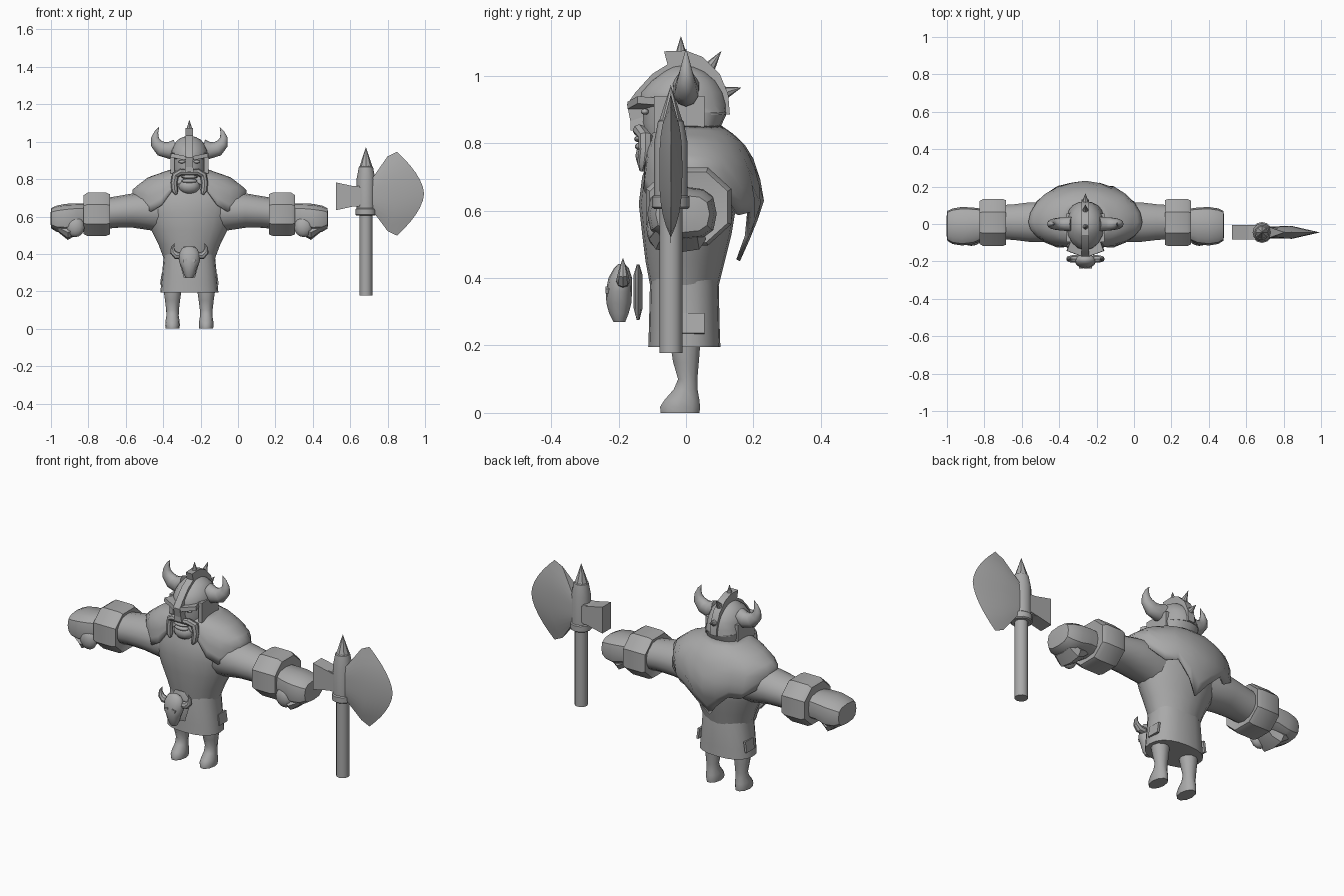
import bpy, bmesh, math
from mathutils import Vector, Matrix

if "Cube" in bpy.data.objects:
    bpy.data.objects.remove(bpy.data.objects["Cube"])

CX = -0.26          # body centre line
AX = 0.684          # axe centre line
AY = -0.045
mat = bpy.data.materials.new("plain grey")
mat.diffuse_color = (0.4, 0.4, 0.4, 1)
mat.use_nodes = True
mat.node_tree.nodes["Principled BSDF"].inputs["Base Color"].default_value = mat.diffuse_color


def finish(name, bm, angle=35):
    bmesh.ops.recalc_face_normals(bm, faces=bm.faces)
    me = bpy.data.meshes.new(name)
    bm.to_mesh(me)
    bm.free()
    me.materials.append(mat)
    ob = bpy.data.objects.new(name, me)
    bpy.context.collection.objects.link(ob)
    bpy.ops.object.select_all(action='DESELECT')
    ob.select_set(True)
    bpy.context.view_layer.objects.active = ob
    bpy.ops.object.shade_smooth_by_angle(angle=math.radians(angle))
    return ob


def sweep(name, pts, n=12, axis=None, power=1.0, angle=35, turn=0.0):
    """Closed skin over elliptical rings (x, y, z, in-plane radius, y radius)."""
    bm = bmesh.new()
    rings = []
    for i, p in enumerate(pts):
        a, b = pts[max(i - 1, 0)], pts[min(i + 1, len(pts) - 1)]
        t = Vector(axis) if axis else Vector((b[0] - a[0], 0, b[2] - a[2])).normalized()
        u = t.cross(Vector((0, 1, 0)))
        ring = []
        for k in range(n):
            th = 2 * math.pi * (k + turn) / n
            c, s = math.cos(th), math.sin(th)
            c, s = [math.copysign(abs(v) ** power, v) for v in (c, s)]
            ring.append(bm.verts.new(Vector(p[:3]) + u * c * p[3] + Vector((0, s * p[4], 0))))
        rings.append(ring)
    for r, q in zip(rings, rings[1:]):
        for k in range(n):
            bm.faces.new((r[k], r[(k + 1) % n], q[(k + 1) % n], q[k]))
    bm.faces.new(rings[0])
    bm.faces.new(rings[-1])
    return finish(name, bm, angle)


def stack(name, rows, x=CX, **kw):
    """Upright skin; rows are (z, x radius, front y, back y)."""
    return sweep(name, [(x, (f + b) / 2, z, rx, (b - f) / 2) for z, rx, f, b in rows],
                 axis=(0, 0, 1), **kw)


def box(name, loc, size, rot=(0, 0, 0), taper=1.0):
    bm = bmesh.new()
    bmesh.ops.create_cube(bm, size=1)
    for v in bm.verts:
        if v.co.z < 0:
            v.co.x *= taper
    m = Matrix.LocRotScale(Vector(loc), Matrix.Rotation(rot[1], 3, 'Y') @ Matrix.Rotation(rot[2], 3, 'Z'), Vector(size))
    bm.transform(m)
    return finish(name, bm)


def spike(name, base, tip, r, n=8):
    bm = bmesh.new()
    d = Vector(tip) - Vector(base)
    bmesh.ops.create_cone(bm, cap_ends=True, segments=n, radius1=r, radius2=0, depth=d.length)
    bm.transform(Matrix.Translation((Vector(base) + Vector(tip)) / 2) @ d.to_track_quat('Z', 'Y').to_matrix().to_4x4())
    return finish(name, bm)


def blob(name, loc, size):
    bm = bmesh.new()
    bmesh.ops.create_uvsphere(bm, u_segments=12, v_segments=8, radius=1)
    bm.transform(Matrix.LocRotScale(Vector(loc), None, Vector(size)))
    return finish(name, bm, 50)


# Torso and skirt
stack("torso", [(.37, .135, -.105, .095), (.45, .165, -.12, .115), (.53, .205, -.13, .135),
                (.62, .235, -.14, .15), (.70, .24, -.13, .14), (.77, .20, -.105, .125),
                (.82, .12, -.09, .10), (.85, .07, -.06, .07)], n=20, angle=60)
stack("skirt", [(.195, .155, -.112, .102), (.25, .15, -.11, .10), (.38, .138, -.107, .097),
                (.42, .14, -.10, .09)], n=20, power=.85)
for s in (-1, 1):
    box("skirt_flap", (CX + s * .147, .02, .265), (.012, .07, .06), (0, -s * .15, 0))

# Fur cape: a shell whose hem depends on the direction around the body
ROWS = [(.09, -.09, .10, .855), (.22, -.115, .165, .81), (.305, -.135, .205, .745),
        (.30, -.15, .235, .64), (.24, -.15, .205, .55), (.16, -.13, .16, .45)]
HEM = [1.3, 1.6, 2.8, 3.15, 2.9, 2.7, 2.7, 2.8, 3.0, 3.6, 3.5, 4.3, 5.0]   # front to back


def cape_point(t, th):
    i = min(int(t), 4)
    rx, f, b, z = [p + (q - p) * (t - i) for p, q in zip(ROWS[i], ROWS[i + 1])]
    c = -math.cos(th)
    y0 = .01
    return (CX + rx * math.sin(th), y0 + (c * (b - y0) if c > 0 else -c * (f - y0)), z)


bm = bmesh.new()
cols = []
for k in range(24):
    h = HEM[k if k <= 12 else 24 - k]
    cols.append([bm.verts.new(cape_point(h * j / 8, k * math.pi / 12)) for j in range(9)])
for k in range(24):
    a, b = cols[k], cols[(k + 1) % 24]
    for j in range(8):
        bm.faces.new((a[j], a[j + 1], b[j + 1], b[j]))
cape = finish("fur_cape", bm, 50)
mod = cape.modifiers.new("thickness", 'SOLIDIFY')
mod.thickness = .012

# Arms, cuffs, hands, legs
for s in (-1, 1):
    def side(rows):
        return [(CX + s * x, y, z, rz, ry) for x, y, z, rz, ry in rows]
    sweep("arm", side([(.10, .01, .63, .12, .10), (.20, .01, .63, .105, .11), (.30, .01, .632, .092, .108),
                       (.38, .01, .625, .085, .098), (.50, .01, .61, .08, .09)]),
          axis=(s, 0, 0), n=14, angle=60)
    sweep("cuff", side([(.435, .008, .61, .09, .095), (.425, .008, .612, .115, .128), (.445, .008, .612, .124, .136),
                        (.545, .008, .612, .124, .136), (.565, .008, .61, .112, .124), (.56, .008, .608, .08, .09)]),
          axis=(s, 0, 0), n=8, turn=.5, power=.9)
    sweep("hand", side([(.54, .0, .60, .07, .08), (.60, -.01, .60, .07, .098), (.66, -.012, .59, .078, .103),
                        (.71, -.012, .588, .07, .095), (.738, -.01, .59, .055, .08), (.742, -.01, .59, .03, .05)]),
          axis=(s, 0, 0), n=12, power=.7)
    sweep("fingers", [(CX + s * .57, -.02, .56, .03, .06), (CX + s * .605, -.03, .535, .035, .07),
                      (CX + s * .65, -.025, .515, .04, .085), (CX + s * .70, -.02, .54, .025, .07)],
          axis=(s, 0, 0), n=8, power=.8)
    blob("thumb", (CX + s * .61, -.085, .545), (.05, .032, .055))
    lx = CX + s * .09
    stack("leg", [(.0, .037, -.078, .043), (.018, .039, -.08, .045), (.04, .038, -.065, .042),
                  (.07, .033, -.038, .036), (.10, .034, -.025, .035), (.15, .04, -.04, .04),
                  (.22, .05, -.052, .046), (.26, .05, -.05, .046)], x=lx, n=10, angle=50)

# Head and face
stack("head", [(.76, .06, -.10, .03), (.80, .08, -.115, .07), (.86, .09, -.13, .10), (.93, .09, -.125, .105)],
      n=14, angle=50)
blob("beard", (CX, -.105, .762), (.058, .045, .042))
blob("lower_lip", (CX, -.13, .79), (.042, .022, .013))
blob("upper_lip", (CX, -.132, .812), (.045, .022, .011))
box("nose", (CX, -.14, .857), (.036, .05, .04), taper=1.35)
for s in (-1, 1):
    sweep("moustache", [(CX + s * x, y, z, r, r * 1.1) for x, y, z, r in
                        ((.0, -.142, .835, .014), (.045, -.138, .838, .018), (.075, -.12, .82, .02),
                         (.082, -.12, .78, .018), (.078, -.125, .74, .018), (.07, -.13, .718, .007))], n=8)
    blob("eye", (CX + s * .04, -.122, .893), (.018, .012, .009))
    box("brow_plate", (CX + s * .05, -.13, .918), (.085, .06, .022), (0, -s * .2, -s * -.35))
    box("cheek_guard", (CX + s * .09, -.02, .885), (.022, .15, .11))
    # Helmet horns
    sweep("helmet_horn", [(CX + s * x, .0, z, r, r * .85) for x, z, r in
                          ((.07, .965, .048), (.11, .953, .045), (.15, .962, .04), (.177, .99, .031),
                           (.184, 1.02, .021), (.177, 1.05, .011), (.163, 1.078, .001))], n=10, angle=50)

# Helmet with crest and spikes
stack("helmet", [(.885, .096, -.03, .122), (.915, .101, -.14, .122), (.95, .099, -.137, .112),
                 (.985, .083, -.105, .09), (1.01, .062, -.07, .06), (1.025, .035, -.045, .03),
                 (1.032, .004, -.02, .0)], n=16, angle=50)
stack("neck_guard", [(.82, .092, -.02, .09), (.89, .097, -.03, .122)], n=16)
profile = [(-.165, .865), (-.175, .915), (-.15, .95), (-.10, 1.005), (-.055, 1.033), (-.065, 1.072),
           (.0, 1.074), (.05, 1.055), (.10, 1.005), (.125, .945), (.13, .885), (.08, .885), (-.05, .92), (-.12, .88)]
bm = bmesh.new()
f = bm.faces.new([bm.verts.new((CX - .02, y, z)) for y, z in profile])
ext = bmesh.ops.extrude_face_region(bm, geom=[f])
bmesh.ops.translate(bm, vec=(.04, 0, 0), verts=[v for v in ext["geom"] if isinstance(v, bmesh.types.BMVert)])
finish("helmet_crest", bm, 30)
for y, z, ty, tz in ((-.015, 1.06, -.015, 1.118), (.07, 1.025, .105, 1.073), (.118, .95, .165, .965)):
    spike("crest_spike", (CX, y, z), (CX, ty, tz), .018)

# Skull buckle on the belt
stack("buckle_skull", [(.27, .018, -.215, -.18), (.295, .032, -.228, -.17), (.325, .04, -.236, -.162),
                       (.36, .056, -.238, -.16), (.40, .056, -.23, -.16), (.43, .04, -.213, -.17),
                       (.442, .012, -.20, -.182)], n=12, angle=45)
sweep("buckle_plate", [(CX, -.142, .275, .03, .004), (CX, -.142, .31, .04, .013), (CX, -.142, .36, .055, .013),
                       (CX, -.142, .41, .05, .013), (CX, -.142, .44, .03, .004)], axis=(0, 0, 1), n=8)
for s in (-1, 1):
    sweep("buckle_horn", [(CX + s * x, -.187, z, r, r) for x, z, r in
                          ((.04, .39, .02), (.07, .392, .02), (.088, .41, .016), (.09, .435, .009), (.08, .457, .001))], n=8)
    box("buckle_eye", (CX + s * .022, -.226, .365), (.022, .024, .014), (0, s * .35, 0))

# Axe shaft, socket and point
def round_part(name, rows, n):
    sweep(name, [(AX, AY, z, r, r) for z, r in rows], n=n, axis=(0, 0, 1))


round_part("axe_shaft", [(.178, .034), (.65, .034)], 12)
round_part("axe_socket", [(.605, .05), (.61, .056), (.64, .056), (.645, .05), (.80, .05), (.865, .038), (.87, .03)], 12)
spike("axe_point", (AX, AY, .862), (AX, AY, .972), .036, 8)

# Axe back hammer
bm = bmesh.new()
bmesh.ops.create_cube(bm, size=1)
for v in bm.verts:
    outer = v.co.x < 0
    v.co = (.525 if outer else .66, AY + v.co.y * .078,
            .708 + math.copysign(.074 if outer else .045, v.co.z))
bm.normal_update()
finish("axe_hammer", bm)
box("axe_hammer_neck", (.625, AY, .708), (.05, .07, .11))

# Axe blade: flat cheeks sharpening to a curved edge
bm = bmesh.new()
root, mid, edge = [], [], []
for i in range(13):
    t = -1 + i / 6
    zc = .722
    ex = .85 + .145 * (1 - abs(t) ** 1.7)
    root.append((.715, .032, .718 + .082 * t))
    mid.append((.80 + .045 * (1 - t * t), .034 * (1 - .97 * abs(t) ** 3), zc + .20 * t))
    edge.append((ex, 0, zc + .224 * t))
sides = []
for s in (-1, 1):
    grid = [[bm.verts.new((x, AY + s * y, z)) for x, y, z in line] for line in (root, mid, edge)]
    sides.append(grid)
    for a, b in zip(grid, grid[1:]):
        for i in range(12):
            bm.faces.new((a[i], a[i + 1], b[i + 1], b[i]))
for i in (0, 12):
    bm.faces.new((sides[0][0][i], sides[0][1][i], sides[1][1][i], sides[1][0][i]))
    bm.faces.new((sides[0][1][i], sides[0][2][i], sides[1][2][i], sides[1][1][i]))
bmesh.ops.remove_doubles(bm, verts=bm.verts, dist=.0005)
finish("axe_blade", bm, 20)
